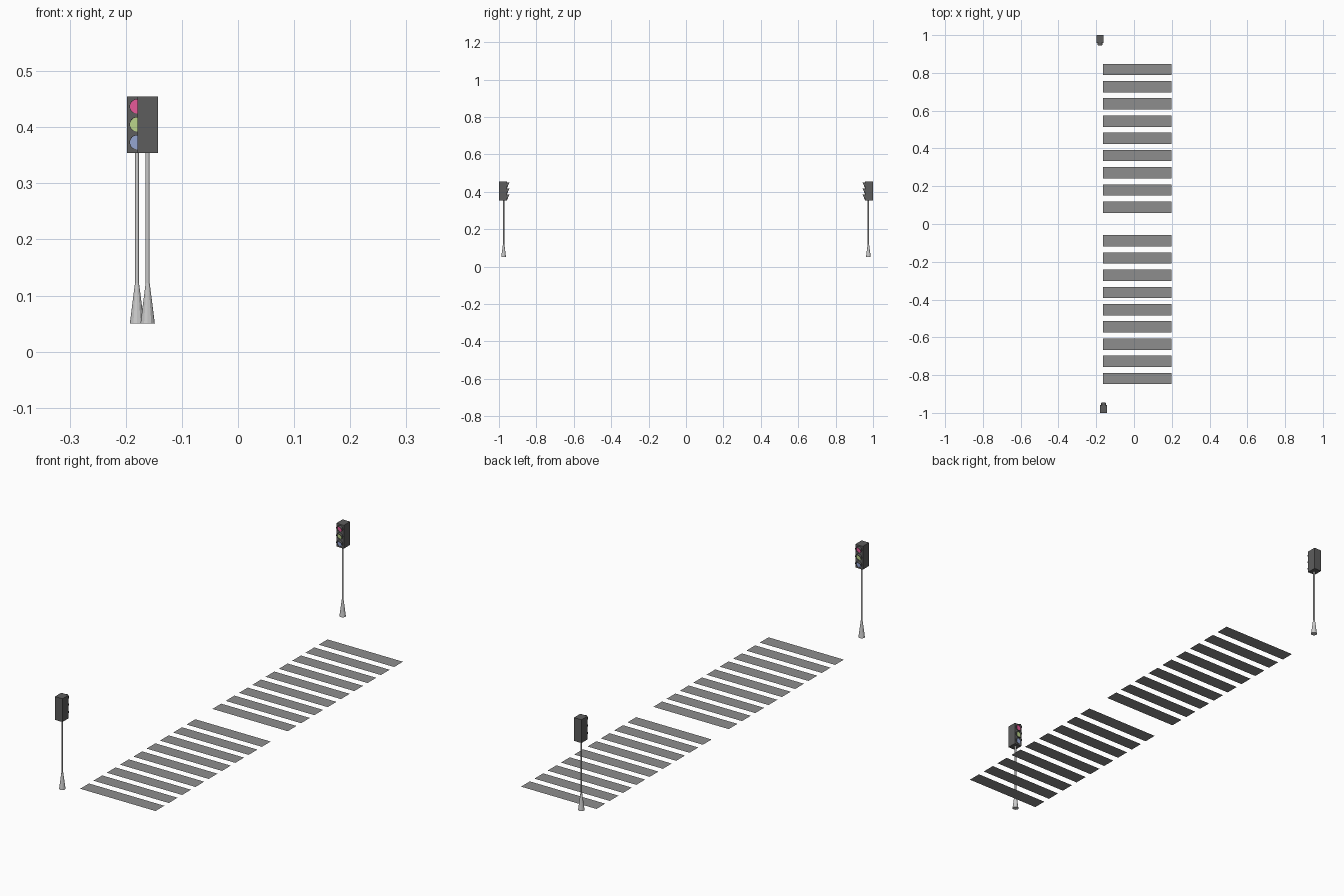
import bpy, bmesh, math

if "Cube" in bpy.data.objects:
    bpy.data.objects.remove(bpy.data.objects["Cube"])


def material(name, rgb):
    m = bpy.data.materials.new(name)
    m.diffuse_color = (*rgb, 1)
    m.use_nodes = True
    m.node_tree.nodes["Principled BSDF"].inputs["Base Color"].default_value = m.diffuse_color
    return m


DARK = material("dark_grey", (0.11, 0.11, 0.11))
LAMPS = [("upper", 0.437, material("pink", (0.8, 0.1, 0.32))),
         ("middle", 0.405, material("lime", (0.5, 0.66, 0.26))),
         ("lower", 0.373, material("blue", (0.3, 0.38, 0.64)))]


def finish(bm, name, mat=None, recalc=True):
    if recalc:
        bmesh.ops.recalc_face_normals(bm, faces=bm.faces[:])
    me = bpy.data.meshes.new(name)
    bm.to_mesh(me)
    bm.free()
    if mat:
        me.materials.append(mat)
    ob = bpy.data.objects.new(name, me)
    bpy.context.collection.objects.link(ob)
    return ob


def box(name, lo, hi, mat=None):
    bm = bmesh.new()
    bmesh.ops.create_cube(bm, size=1)
    for v in bm.verts:
        v.co = [(a + b) / 2 + c * (b - a) for a, b, c in zip(lo, hi, v.co)]
    return finish(bm, name, mat)


def bridge(bm, rings, closed=False):
    """Quads between successive rings of equal length."""
    pairs = list(zip(rings, rings[1:] + rings[:1])) if closed else list(zip(rings, rings[1:]))
    n = len(rings[0])
    for a, b in pairs:
        for i in range(n):
            j = (i + 1) % n
            bm.faces.new((a[i], a[j], b[j], b[i]))


def pole(name, x, y, profile, sides=12):
    """Column from (radius, z) pairs."""
    bm = bmesh.new()
    angles = [2 * math.pi * i / sides for i in range(sides)]
    rings = [[bm.verts.new((x + r * math.cos(t), y + r * math.sin(t), z)) for t in angles]
             for r, z in profile]
    bridge(bm, rings)
    bm.faces.new(rings[0])
    bm.faces.new(rings[-1])
    return finish(bm, name)


def lamp(name, x, y, z, d, mat, r=0.0125, n=24):
    angles = [2 * math.pi * i / n for i in range(n)]
    # coloured disc, just proud of the housing
    bm = bmesh.new()
    ring = [bm.verts.new((x + r * math.cos(t), y + d * 0.001, z + r * math.sin(t)))
            for t in angles]
    bm.faces.new(ring if d < 0 else ring[::-1])
    finish(bm, name + "_lamp", mat, recalc=False)

    # hood: thin tube with a slanted front edge, longest at the top
    bm = bmesh.new()
    rings = []
    for rad, front in ((r, 0), (r, 1), (r + 0.0008, 1), (r + 0.0008, 0)):
        rings.append([bm.verts.new((x + rad * math.cos(t),
                                    y + d * front * (0.0075 + 0.0055 * math.sin(t)),
                                    z + rad * math.sin(t))) for t in angles])
    bridge(bm, rings, closed=True)
    finish(bm, name + "_hood", DARK)


def signal(name, x, side):
    """Traffic signal at the +y or -y end, lamps facing the crossing."""
    y = 0.975 * side
    pole(name + "_pole_and_base", x, y,
         [(0.0128, 0.05), (0.0048, 0.113), (0.0036, 0.122), (0.0036, 0.36)])
    face, back = 0.957 * side, 1.0 * side
    box(name + "_housing", (x - 0.018, min(face, back), 0.354),
        (x + 0.018, max(face, back), 0.455), DARK)
    for part, z, mat in LAMPS:
        lamp(f"{name}_{part}", x, face, z, -side, mat)


signal("far_signal", -0.18, 1)
signal("near_signal", -0.161, -1)

# crossing stripes: flat painted bars, two groups of nine
PAINT = material("stripe_grey", (0.27, 0.27, 0.27))
for side in (-1, 1):
    for i in range(9):
        yc = side * (0.0887 + i * 0.0912)
        bm = bmesh.new()
        bm.faces.new([bm.verts.new((x, yc + dy, 0.001)) for x, dy in
                      ((-0.164, -0.03), (0.198, -0.03), (0.198, 0.03), (-0.164, 0.03))])
        finish(bm, f"stripe_{'near' if side < 0 else 'far'}_{i + 1}", PAINT, recalc=False)
